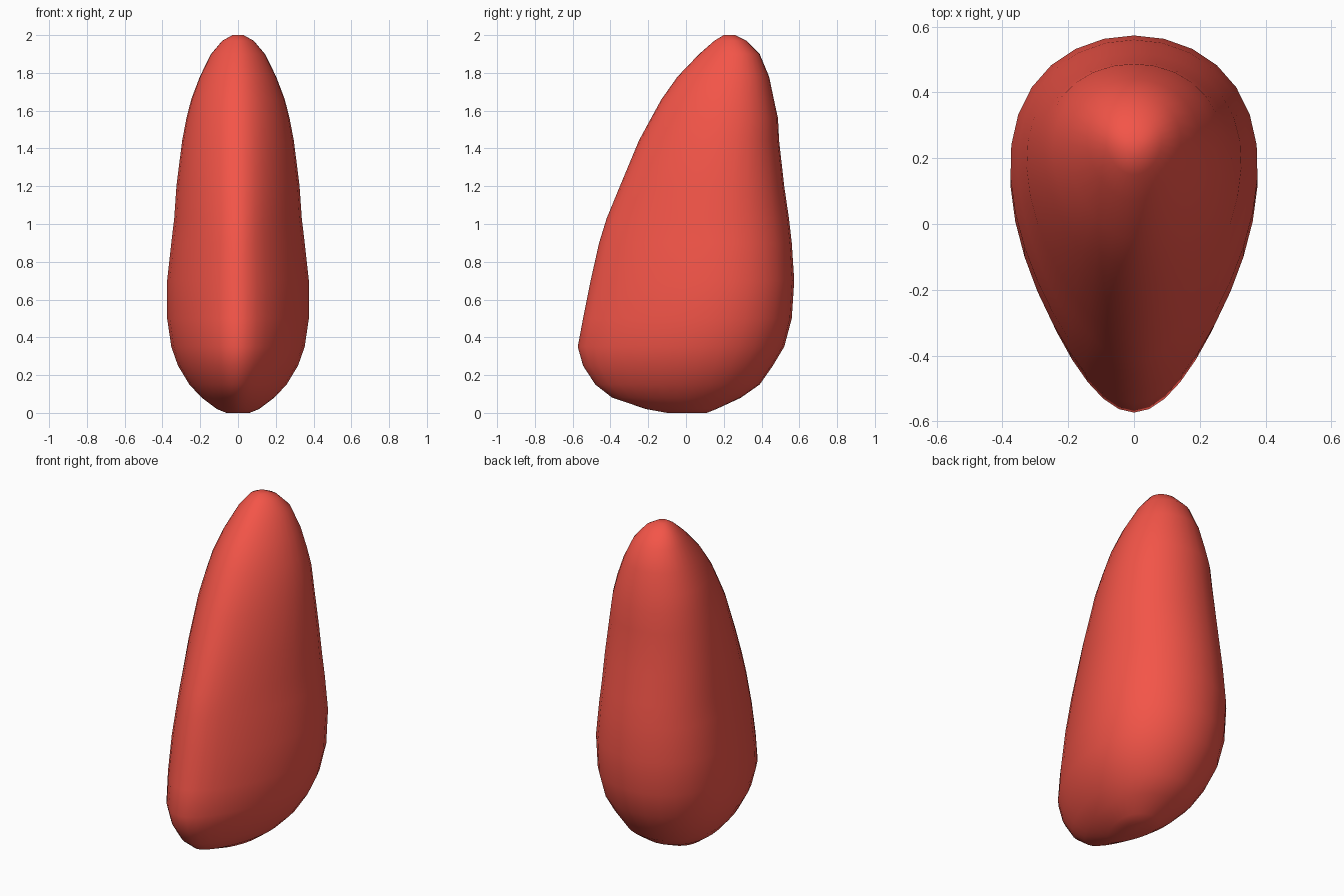
import bpy, bmesh, math

if "Cube" in bpy.data.objects:
    bpy.data.objects.remove(bpy.data.objects["Cube"])

# height, front y, back y, half width
SECTIONS = [
    (0.00, -0.10, 0.11, 0.06), (0.02, -0.21, 0.16, 0.11), (0.08, -0.39, 0.29, 0.19),
    (0.15, -0.48, 0.39, 0.255), (0.25, -0.545, 0.46, 0.315), (0.35, -0.573, 0.52, 0.35),
    (0.50, -0.545, 0.56, 0.372), (0.70, -0.505, 0.573, 0.372), (0.90, -0.46, 0.56, 0.35),
    (1.03, -0.42, 0.545, 0.335), (1.20, -0.35, 0.52, 0.325), (1.44, -0.25, 0.493, 0.297),
    (1.56, -0.185, 0.487, 0.275), (1.66, -0.13, 0.465, 0.25), (1.78, -0.045, 0.44, 0.205),
    (1.90, 0.07, 0.39, 0.145), (1.97, 0.15, 0.32, 0.085), (2.00, 0.20, 0.26, 0.03),
]
SIDES = 32

# Teardrop rings, narrow at the front, lofted up the body
bm = bmesh.new()
rings = []
for z, front, back, half in SECTIONS:
    taper = 0.3 - 0.15 * max(0.0, z - 1.0)
    ring = []
    for i in range(SIDES):
        a = 2 * math.pi * i / SIDES
        t = -math.cos(a)
        x = half * math.sin(a) * (0.97 + taper * t)
        y = (front + back) / 2 + t * (back - front) / 2
        ring.append(bm.verts.new((x, y, z)))
    rings.append(ring)
for low, high in zip(rings, rings[1:]):
    for i in range(SIDES):
        j = (i + 1) % SIDES
        bm.faces.new((low[i], low[j], high[j], high[i]))
bm.faces.new(rings[0][::-1])
bm.faces.new(rings[-1])
bmesh.ops.recalc_face_normals(bm, faces=bm.faces)
for f in bm.faces:
    f.smooth = True

mesh = bpy.data.meshes.new("pebble_body")
bm.to_mesh(mesh)
bm.free()
body = bpy.data.objects.new("pebble_body", mesh)
bpy.context.collection.objects.link(body)

# Red finish
red = bpy.data.materials.new("red")
red.diffuse_color = (0.9, 0.09, 0.065, 1)
red.use_nodes = True
red.node_tree.nodes["Principled BSDF"].inputs["Base Color"].default_value = red.diffuse_color
mesh.materials.append(red)
